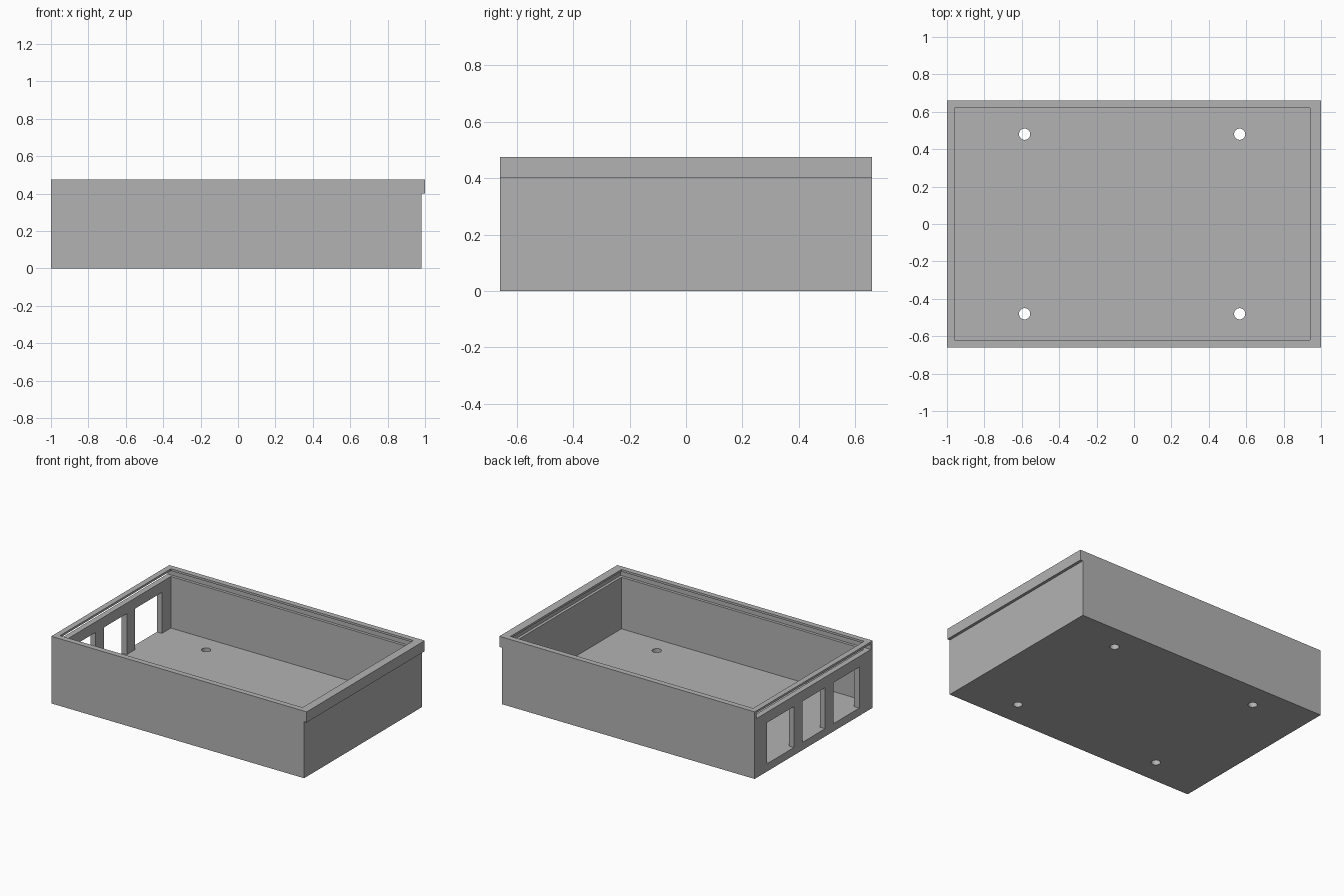
import bpy
import bmesh

cube = bpy.data.objects.get("Cube")
if cube:
    bpy.data.objects.remove(cube, do_unlink=True)

# Main dimensions
BACK, END, LIP = -1.0, 0.98, 1.0     # x of slot end, plain end, overhanging lip
HALF_Y, HEIGHT, LIP_Z = 0.66, 0.475, 0.40
WALL, FLOOR = 0.04, 0.055
GROOVE, SLOT_LOW, SLOT_HIGH = 0.02, 0.42, 0.46

grey = bpy.data.materials.new("plain grey")
grey.use_nodes = True
colour = (0.45, 0.45, 0.45, 1)
grey.diffuse_color = colour
grey.node_tree.nodes["Principled BSDF"].inputs["Base Color"].default_value = colour


def add_mesh(name, bm):
    bmesh.ops.recalc_face_normals(bm, faces=bm.faces)
    mesh = bpy.data.meshes.new(name)
    bm.to_mesh(mesh)
    bm.free()
    mesh.materials.append(grey)
    obj = bpy.data.objects.new(name, mesh)
    bpy.context.collection.objects.link(obj)
    return obj


def box(name, low, high):
    bm = bmesh.new()
    bmesh.ops.create_cube(bm, size=1)
    for v in bm.verts:
        v.co = [a if c < 0 else b for c, a, b in zip(v.co, low, high)]
    return add_mesh(name, bm)


def cylinder(name, x, y, radius):
    bm = bmesh.new()
    bmesh.ops.create_cone(bm, cap_ends=True, segments=32,
                          radius1=radius, radius2=radius, depth=0.4)
    bmesh.ops.translate(bm, verts=bm.verts, vec=(x, y, 0))
    return add_mesh(name, bm)


# Tray body: side profile with the lip, extruded across the depth
bm = bmesh.new()
profile = [(BACK, 0), (END, 0), (END, LIP_Z), (LIP, LIP_Z), (LIP, HEIGHT), (BACK, HEIGHT)]
face = bm.faces.new([bm.verts.new((x, -HALF_Y, z)) for x, z in profile])
side = bmesh.ops.extrude_face_region(bm, geom=[face])
bmesh.ops.translate(bm, vec=(0, 2 * HALF_Y, 0),
                    verts=[g for g in side["geom"] if isinstance(g, bmesh.types.BMVert)])
tray = add_mesh("tray", bm)

# Open cavity
inner_y = HALF_Y - WALL
cutters = [box("cavity_cutter", (BACK + WALL, -inner_y, FLOOR), (END - WALL, inner_y, 1))]

# Lid groove, open through the slot end
groove_y = inner_y + GROOVE
cutters.append(box("groove_cutter", (BACK - 0.1, -groove_y, SLOT_LOW),
                   (END - WALL + GROOVE, groove_y, SLOT_HIGH)))

# Three windows in the slot end, level with the floor
for y0, y1 in ((-0.51, -0.22), (-0.127, 0.127), (0.22, 0.52)):
    cutters.append(box("window_cutter", (BACK - 0.1, y0, FLOOR), (BACK + 0.1, y1, 0.345)))

# Four screw holes in the floor
for x in (-0.585, 0.565):
    for y in (-0.48, 0.48):
        cutters.append(cylinder("screw_hole_cutter", x, y, 0.03))

# Cut everything out of the tray
bpy.context.view_layer.objects.active = tray
for cutter in cutters:
    cutter.hide_render = True
    cut = tray.modifiers.new("cut", 'BOOLEAN')
    cut.operation = 'DIFFERENCE'
    cut.solver = 'EXACT'
    cut.object = cutter
    bpy.ops.object.modifier_apply(modifier=cut.name)
    bpy.data.objects.remove(cutter, do_unlink=True)

# Smooth the hole walls, keep the box edges sharp
bpy.ops.object.select_all(action='DESELECT')
tray.select_set(True)
bpy.ops.object.shade_smooth_by_angle()
